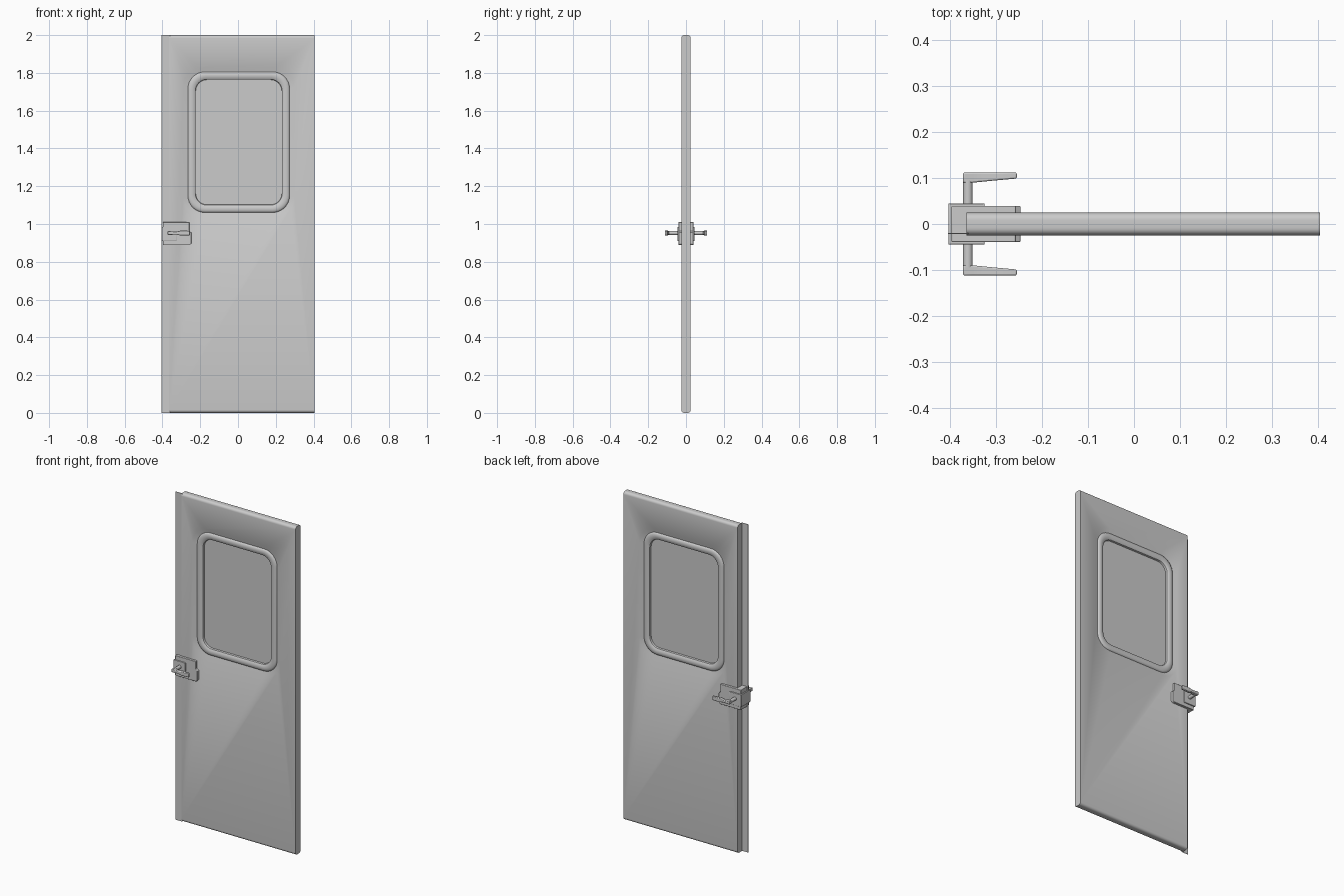
import bpy, bmesh, math

if "Cube" in bpy.data.objects:
    bpy.data.objects.remove(bpy.data.objects["Cube"])


def make(name, bm, bevel=0.0, smooth=30):
    bmesh.ops.recalc_face_normals(bm, faces=bm.faces)
    me = bpy.data.meshes.new(name)
    bm.to_mesh(me)
    bm.free()
    ob = bpy.data.objects.new(name, me)
    bpy.context.collection.objects.link(ob)
    if bevel:
        m = ob.modifiers.new("bevel", 'BEVEL')
        m.width, m.segments = bevel, 2
        m.limit_method = 'ANGLE'
    if smooth:
        shade(ob, smooth)
    return ob


def shade(ob, angle=30):
    bpy.ops.object.select_all(action='DESELECT')
    ob.select_set(True)
    bpy.context.view_layer.objects.active = ob
    bpy.ops.object.shade_smooth_by_angle(angle=math.radians(angle))


def loft(loops, ring=False):
    """Skin a series of equal-length closed loops; cap the ends or join them in a ring."""
    bm = bmesh.new()
    vs = [[bm.verts.new(p) for p in lp] for lp in loops]
    n = len(vs[0])
    pairs = list(zip(vs, vs[1:])) + ([(vs[-1], vs[0])] if ring else [])
    for a, b in pairs:
        for i in range(n):
            j = (i + 1) % n
            bm.faces.new((a[i], a[j], b[j], b[i]))
    if not ring:
        bm.faces.new(vs[0])
        bm.faces.new(vs[-1])
    return bm


def window_loop(d, y, cx=0.004, cz=1.433, seg=8):
    """Rounded rectangle, grown by d from the visible glass edge."""
    hx, hz, r = 0.228 + d, 0.331 + d, 0.06 + 0.7 * d
    pts = []
    for k, (sx, sz) in enumerate(((1, 1), (-1, 1), (-1, -1), (1, -1))):
        for i in range(seg + 1):
            a = math.radians(90 * k + 90 * i / seg)
            pts.append((cx + sx * (hx - r) + r * math.cos(a), y,
                        cz + sz * (hz - r) + r * math.sin(a)))
    return pts


def box(x0, x1, y0, y1, z0, z1):
    return loft([[(x, y0, z0), (x, y1, z0), (x, y1, z1), (x, y0, z1)] for x in (x0, x1)])


# door leaf: section with rounded top and bottom, run along x
T, R = 0.0245, 0.016
section = []
for k, (sy, cz) in enumerate(((1, 2 - R), (-1, 2 - R), (-1, R), (1, R))):
    for i in range(7):
        a = math.radians(90 * k + 15 * i)
        section.append((sy * (T - R) + R * math.cos(a), cz + R * math.sin(a)))
door = make("door_leaf", loft([[(x, y, z) for y, z in section] for x in (-0.365, 0.405)]), smooth=0)

# window opening with sloped recess on both faces
steps = [(0.085, -0.0345), (0.04, -0.012), (0.03, -0.012)]
steps += [(d, -y) for d, y in reversed(steps)]
cutter = make("window_cutter", loft([window_loop(d, y) for d, y in steps]), smooth=0)
cutter.hide_render = True
mod = door.modifiers.new("opening", 'BOOLEAN')
mod.operation, mod.solver, mod.object = 'DIFFERENCE', 'EXACT', cutter
bpy.context.view_layer.objects.active = door
bpy.ops.object.modifier_apply(modifier="opening")
bpy.data.objects.remove(cutter)
shade(door)

# rounded window gasket and glass pane
seal = [(0.042, -0.010), (0.040, -0.016), (0.033, -0.0205), (0.022, -0.022),
        (0.010, -0.020), (0.002, -0.015), (0.0, -0.008)]
seal += [(d, -y) for d, y in reversed(seal)]
make("window_gasket", loft([window_loop(d, y) for d, y in seal], ring=True), smooth=40)
make("window_pane", loft([window_loop(0.008, y) for y in (-0.004, 0.004)]))

# thin closing lip along the lock edge
make("edge_lip", box(-0.405, -0.36, -0.022, -0.020, 0.0, 2.0))

# lock body: stepped outline pushed through the door
outline = [(-0.397, 0.888), (-0.255, 0.888), (-0.247, 0.896), (-0.247, 0.955),
           (-0.258, 0.962), (-0.258, 1.01), (-0.397, 1.01)]
make("lock_body", loft([[(x, y, z) for x, z in outline] for y in (-0.039, 0.039)]), bevel=0.002)
make("lock_housing", box(-0.404, -0.325, -0.045, 0.045, 0.91, 0.985), bevel=0.002)

# spindle and lever handle on each face
ZC = 0.952
grip = [(-0.372, 0.090, 0.010), (-0.350, 0.090, 0.009), (-0.325, 0.0925, 0.008),
        (-0.305, 0.0945, 0.013), (-0.255, 0.099, 0.012)]
for side, s in (("front", -1), ("back", 1)):
    rings = []
    for y in (0.03, 0.095):
        rings.append([(-0.3615 + 0.0105 * math.cos(math.tau * i / 16), s * y,
                       ZC + 0.0105 * math.sin(math.tau * i / 16)) for i in range(16)])
    make(side + "_handle_spindle", loft(rings))
    loops = [[(x, s * yi, ZC - h), (x, s * 0.112, ZC - h),
              (x, s * 0.112, ZC + h), (x, s * yi, ZC + h)] for x, yi, h in grip]
    make(side + "_handle_lever", loft(loops), bevel=0.003)
